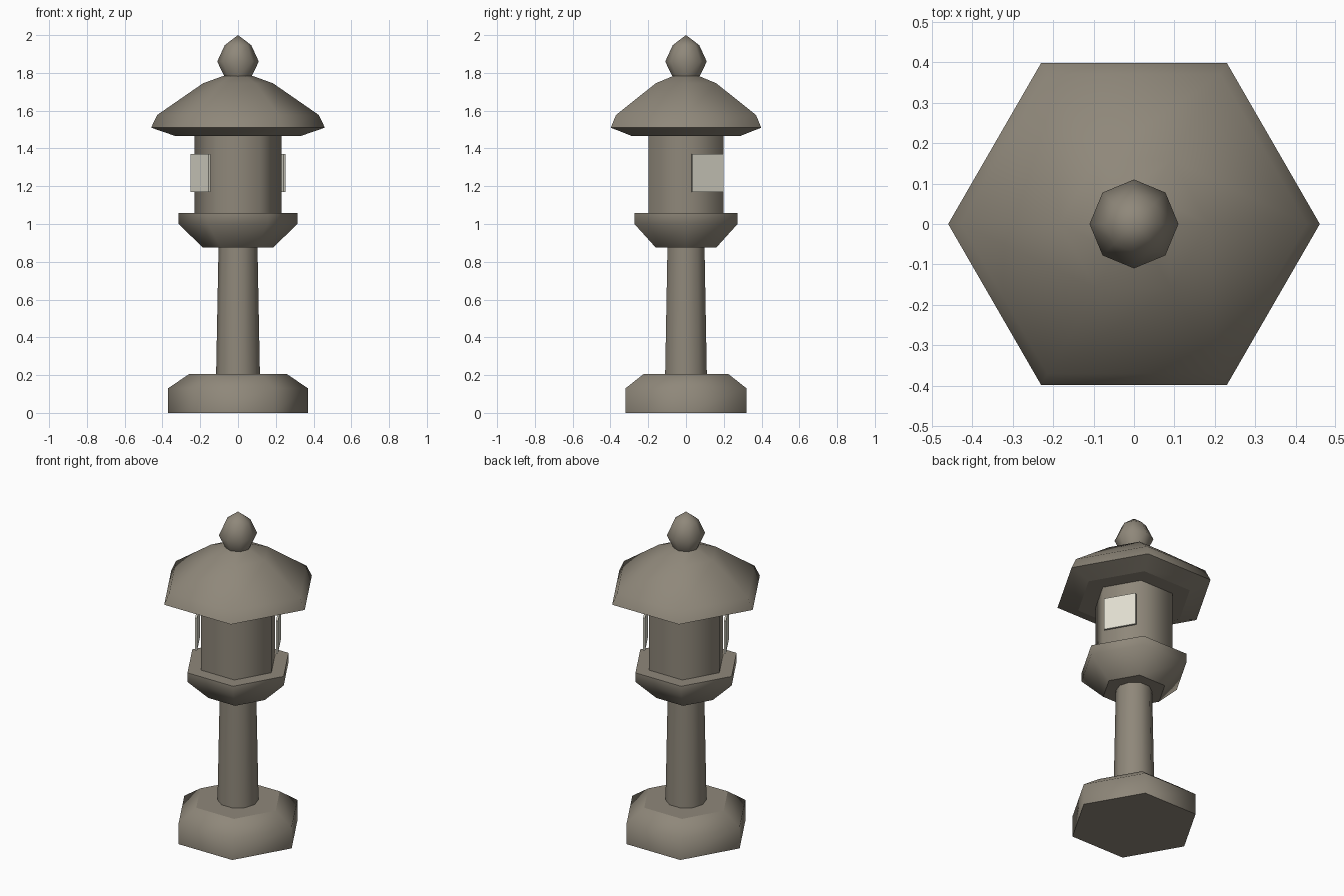
import bpy, bmesh, math
from mathutils import Matrix

if "Cube" in bpy.data.objects:
    bpy.data.objects.remove(bpy.data.objects["Cube"])


def material(name, rgb):
    m = bpy.data.materials.new(name)
    m.diffuse_color = (*rgb, 1)
    m.use_nodes = True
    m.node_tree.nodes["Principled BSDF"].inputs["Base Color"].default_value = m.diffuse_color
    return m


STONE = material("weathered stone", (0.275, 0.245, 0.195))
PAPER = material("pale window paper", (0.75, 0.73, 0.63))
SHARP = math.radians(65)


def finish(name, bm, mat):
    bmesh.ops.recalc_face_normals(bm, faces=bm.faces)
    mesh = bpy.data.meshes.new(name)
    bm.to_mesh(mesh)
    bm.free()
    mesh.materials.append(mat)
    obj = bpy.data.objects.new(name, mesh)
    bpy.context.collection.objects.link(obj)
    return obj


def turned(name, sides, profile):
    """Stack n-sided rings of (radius, z); smooth sides with flat end caps."""
    bm = bmesh.new()
    rings = []
    for r, z in profile:
        if r == 0:
            rings.append([bm.verts.new((0, 0, z))] * sides)
            continue
        rings.append([bm.verts.new((r * math.cos(a), r * math.sin(a), z))
                      for a in (math.tau * i / sides for i in range(sides))])
    for lo, hi in zip(rings, rings[1:]):
        for i in range(sides):
            j = (i + 1) % sides
            quad = [lo[i], lo[j], hi[j], hi[i]]
            bm.faces.new(list(dict.fromkeys(quad))).smooth = True
    for (r, _), ring in ((profile[0], rings[0]), (profile[-1], rings[-1])):
        if r > 0:
            bm.faces.new(ring).smooth = False
    bmesh.ops.recalc_face_normals(bm, faces=bm.faces)
    for e in bm.edges:
        e.smooth = e.calc_face_angle(0) < SHARP
    return finish(name, bm, STONE)


# Stone stack, bottom to top
turned("base", 6, [(0.37, 0), (0.37, 0.13), (0.26, 0.205)])
turned("post", 10, [(0.116, 0.2), (0.103, 0.88)])
turned("platform", 6, [(0.185, 0.875), (0.315, 1.0), (0.315, 1.057)])
turned("light_chamber", 6, [(0.23, 1.05), (0.23, 1.47)])
turned("roof", 6, [(0.335, 1.467), (0.46, 1.51), (0.428, 1.577),
                   (0.185, 1.745), (0.08, 1.783)])
turned("finial", 8, [(0.07, 1.777), (0.11, 1.86), (0.07, 1.947), (0, 2.0)])

# Two opposite window panels, standing just off the chamber faces
for side, deg in (("back_right", 30), ("front_left", 210)):
    bm = bmesh.new()
    bmesh.ops.create_cube(bm, size=1, matrix=(
        Matrix.Rotation(math.radians(deg), 4, 'Z')
        @ Matrix.Translation((0.229, 0, 1.27))
        @ Matrix.Diagonal((0.012, 0.19, 0.2, 1))))
    finish("window_panel_" + side, bm, PAPER)
